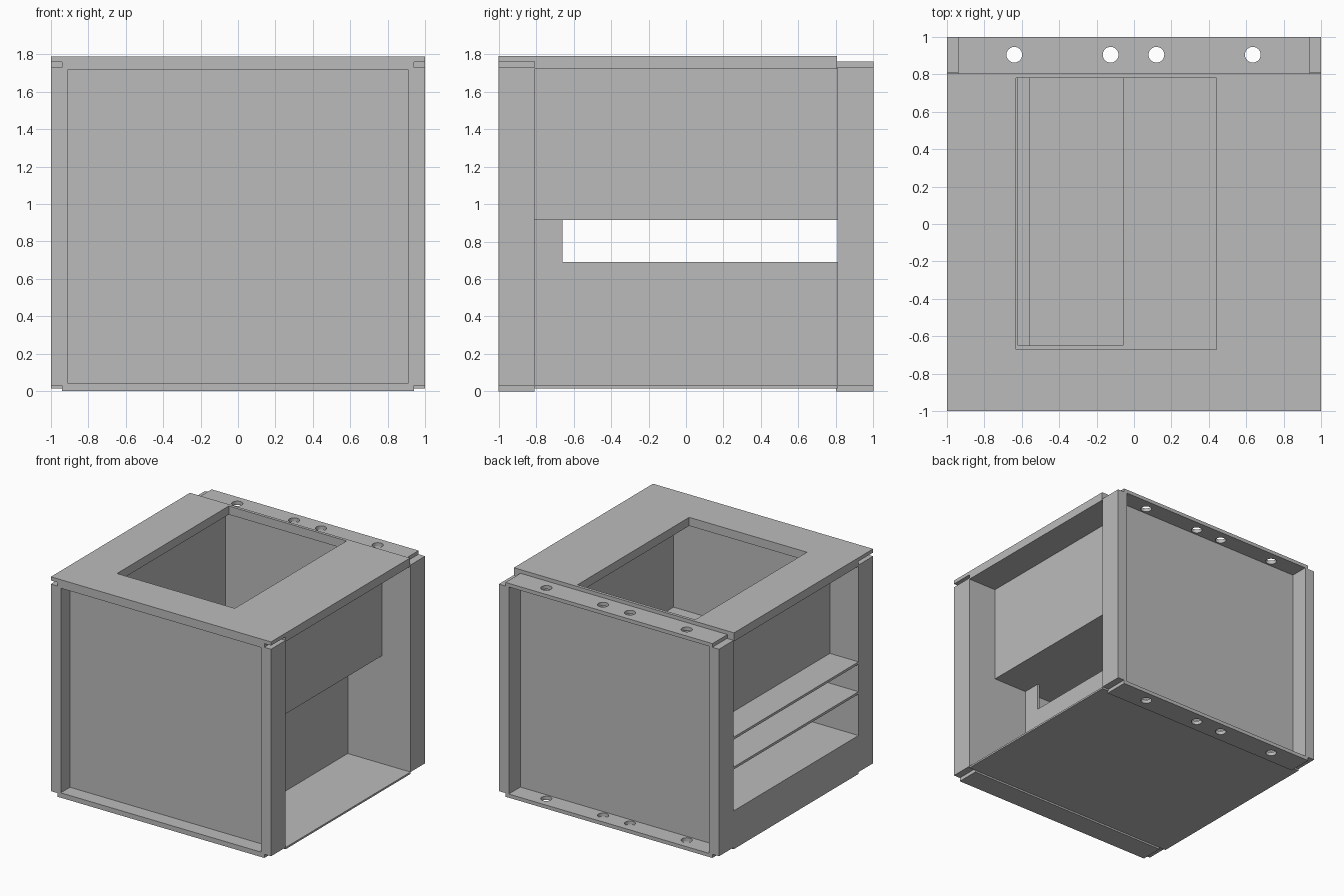
import bpy
import bmesh
from mathutils import Matrix

cube = bpy.data.objects.get("Cube")
if cube:
    bpy.data.objects.remove(cube, do_unlink=True)

steel = bpy.data.materials.new("grey_steel")
steel.use_nodes = True
GREY = (0.5, 0.5, 0.5, 1)
steel.diffuse_color = GREY
steel.node_tree.nodes["Principled BSDF"].inputs["Base Color"].default_value = GREY


def finish(name, bm):
    mesh = bpy.data.meshes.new(name)
    bm.to_mesh(mesh)
    bm.free()
    mesh.materials.append(steel)
    obj = bpy.data.objects.new(name, mesh)
    bpy.context.collection.objects.link(obj)
    return obj


def box(name, x, y, z):
    """Box from (low, high) pairs on each axis."""
    bm = bmesh.new()
    size = [b - a for a, b in (x, y, z)]
    mid = [(a + b) / 2 for a, b in (x, y, z)]
    bmesh.ops.create_cube(bm, size=1, matrix=Matrix.Translation(mid) @ Matrix.Diagonal((*size, 1)))
    return finish(name, bm)


def cut(target, cutter):
    mod = target.modifiers.new("cut", "BOOLEAN")
    mod.object = cutter
    mod.operation = "DIFFERENCE"
    mod.solver = "EXACT"
    cutter.hide_render = True
    cutter.hide_viewport = True
    cutter.display_type = "WIRE"


def bolt_holes(name, z):
    bm = bmesh.new()
    for x in (-0.64, -0.125, 0.12, 0.635):
        bmesh.ops.create_cone(bm, cap_ends=True, segments=32, radius1=0.042, radius2=0.042,
                              depth=0.2, matrix=Matrix.Translation((x, 0.905, z)))
    return finish(name, bm)


IN = 0.81      # inner plane of the end frames
FULL = (-IN, IN)

# Corner posts: outer web, end lip and inner return
for side, s in (("left", 1), ("right", -1)):
    for end, e in (("front", -1), ("back", 1)):
        box(f"{end}_{side}_post", sorted((s * 0.91, s)), sorted((e * IN, e)), (0.03, 1.73))

# Recessed end panels
box("front_panel", (-0.92, 0.92), (-0.88, -IN), (0.02, 1.75))
box("back_panel", (-0.92, 0.92), (IN, 0.85), (0.02, 1.74))

# Front rails
box("front_bottom_rail", (-0.94, 0.94), (-1, -IN), (0, 0.04))
box("front_top_rail", (-0.94, 0.94), (-1, -IN), (1.72, 1.77))

# Back flanges with bolt holes
for level, z in (("bottom", (0, 0.03)), ("top", (1.73, 1.76))):
    flange = box(f"back_{level}_flange", (-0.94, 0.94), (IN - 0.01, 1), z)
    cut(flange, bolt_holes(f"{level}_hole_cutter", z[0]))

# Top slab with its rectangular opening
top = box("top_slab", (-1, 1), (-IN, 0.805), (1.72, 1.79))
cut(top, box("top_opening_cutter", (-0.63, 0.44), (-0.67, 0.78), (1.6, 1.9)))
box("top_front_edge", (-1, 1), (-1, -IN), (1.76, 1.79))

# Bottom plate
box("bottom_plate", (-1, 1), FULL, (0.015, 0.03))

# Upper compartment walls and floor with a chute opening
for side, s in (("left", 1), ("right", -1)):
    box(f"upper_{side}_wall", sorted((s * 0.68, s * 0.74)), FULL, (0.92, 1.73))
floor = box("compartment_floor", (-1, 0.74), FULL, (0.915, 0.935))
cut(floor, box("chute_cutter", (-0.62, -0.06), (-0.65, 0.78), (0.8, 1.1)))

# Lower walls, the left one slotted under the floor
box("lower_left_wall", (0.41, 0.43), FULL, (0.02, 0.69))
box("slot_end_wall", (0.41, 0.43), (-IN, -0.66), (0.69, 0.92))
box("lower_right_wall", (-0.58, -0.56), FULL, (0.02, 0.69))

# Side shelves and apron
box("middle_shelf", (-1, -0.56), FULL, (0.67, 0.69))
box("low_shelf", (-1, -0.56), FULL, (0.31, 0.33))
box("side_apron", (-1, -0.98), FULL, (0.015, 0.33))
